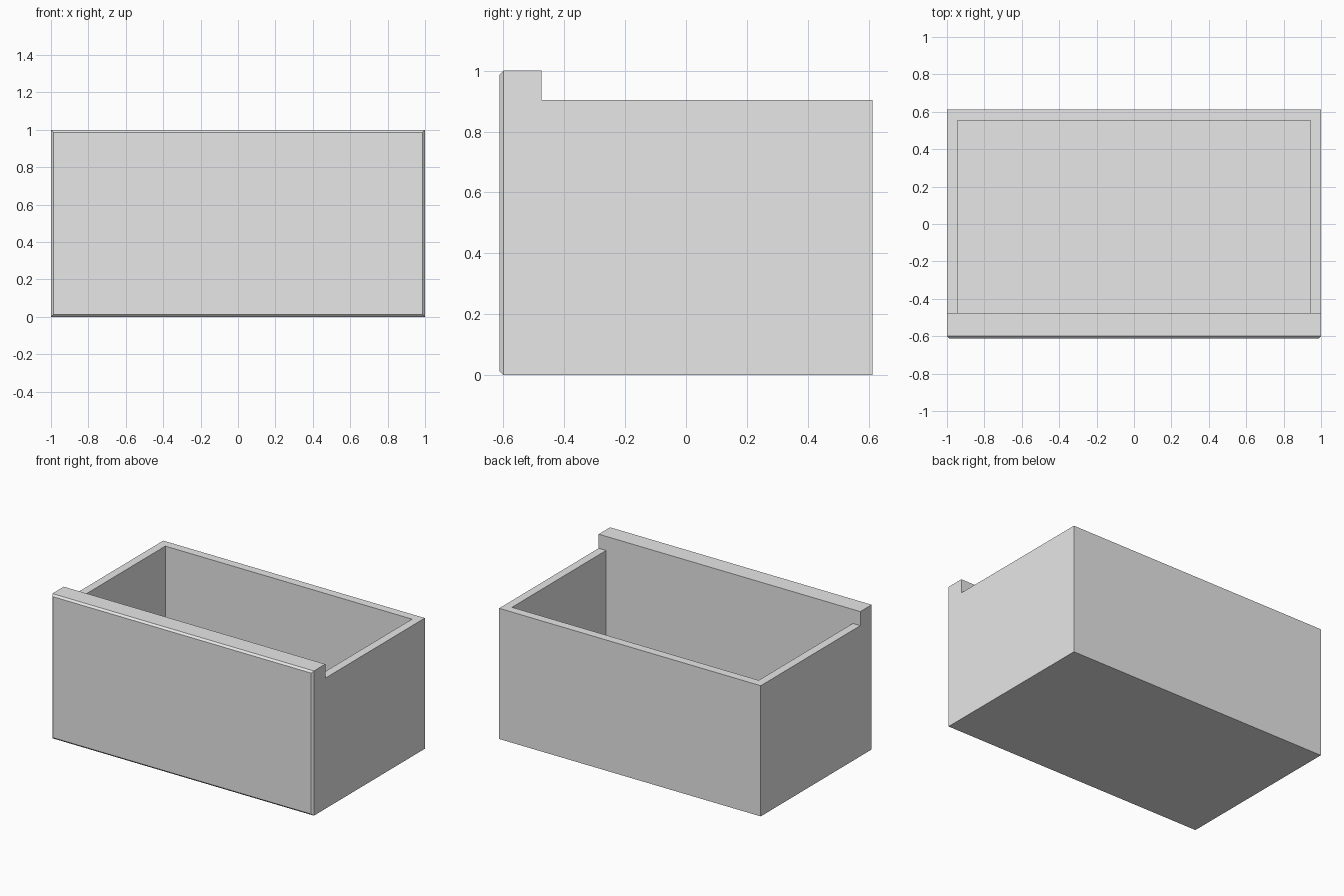
import bpy
import bmesh
from mathutils import Vector

cube = bpy.data.objects.get("Cube")
if cube:
    bpy.data.objects.remove(cube, do_unlink=True)

# Overall sizes
HALF_X, FRONT, BACK = 1.0, -0.612, 0.612
TOP, RIM = 1.0, 0.903
PANEL_BACK, INNER_X, INNER_BACK, FLOOR = -0.475, 0.943, 0.553, 0.06
CHAMFER = 0.013


def flat_material(name, rgb):
    mat = bpy.data.materials.new(name)
    mat.use_nodes = True
    mat.diffuse_color = (*rgb, 1)
    mat.node_tree.nodes["Principled BSDF"].inputs["Base Color"].default_value = (*rgb, 1)
    return mat


bm = bmesh.new()

# Side profile with the taller front panel, extruded across the width
profile = [(FRONT, 0), (BACK, 0), (BACK, RIM), (PANEL_BACK, RIM), (PANEL_BACK, TOP), (FRONT, TOP)]
side = bm.faces.new([bm.verts.new((-HALF_X, y, z)) for y, z in profile])
extruded = bmesh.ops.extrude_face_region(bm, geom=[side])["geom"]
bmesh.ops.translate(bm, vec=(2 * HALF_X, 0, 0),
                    verts=[v for v in extruded if isinstance(v, bmesh.types.BMVert)])
bmesh.ops.recalc_face_normals(bm, faces=bm.faces[:])

# Chamfer around the front face
front_edges = [e for e in bm.edges if all(abs(v.co.y - FRONT) < 1e-5 for v in e.verts)]
bmesh.ops.bevel(bm, geom=front_edges, offset=CHAMFER, segments=1, affect='EDGES')

# Mark out the opening on the rim, then sink it to the floor
for point, normal in (((INNER_X, 0, 0), (1, 0, 0)), ((-INNER_X, 0, 0), (1, 0, 0)),
                      ((0, INNER_BACK, 0), (0, 1, 0))):
    bmesh.ops.bisect_plane(bm, geom=bm.verts[:] + bm.edges[:] + bm.faces[:],
                           plane_co=Vector(point), plane_no=Vector(normal))
bm.normal_update()
opening = []
for face in bm.faces:
    c = face.calc_center_median()
    if face.normal.z > 0.9 and abs(c.z - RIM) < 1e-4 and abs(c.x) < INNER_X and c.y < INNER_BACK:
        opening.append(face)
sunk = bmesh.ops.extrude_discrete_faces(bm, faces=opening)["faces"]
bmesh.ops.translate(bm, vec=(0, 0, FLOOR - RIM), verts=list({v for f in sunk for v in f.verts}))

# Merge the flat areas back together
bmesh.ops.remove_doubles(bm, verts=bm.verts[:], dist=1e-5)
bmesh.ops.dissolve_limit(bm, angle_limit=0.01, verts=bm.verts[:], edges=bm.edges[:])
bmesh.ops.recalc_face_normals(bm, faces=bm.faces[:])

mesh = bpy.data.meshes.new("drawer_box")
bm.to_mesh(mesh)
bm.free()
mesh.materials.append(flat_material("light grey", (0.8, 0.8, 0.8)))
drawer = bpy.data.objects.new("drawer_box", mesh)
bpy.context.collection.objects.link(drawer)
